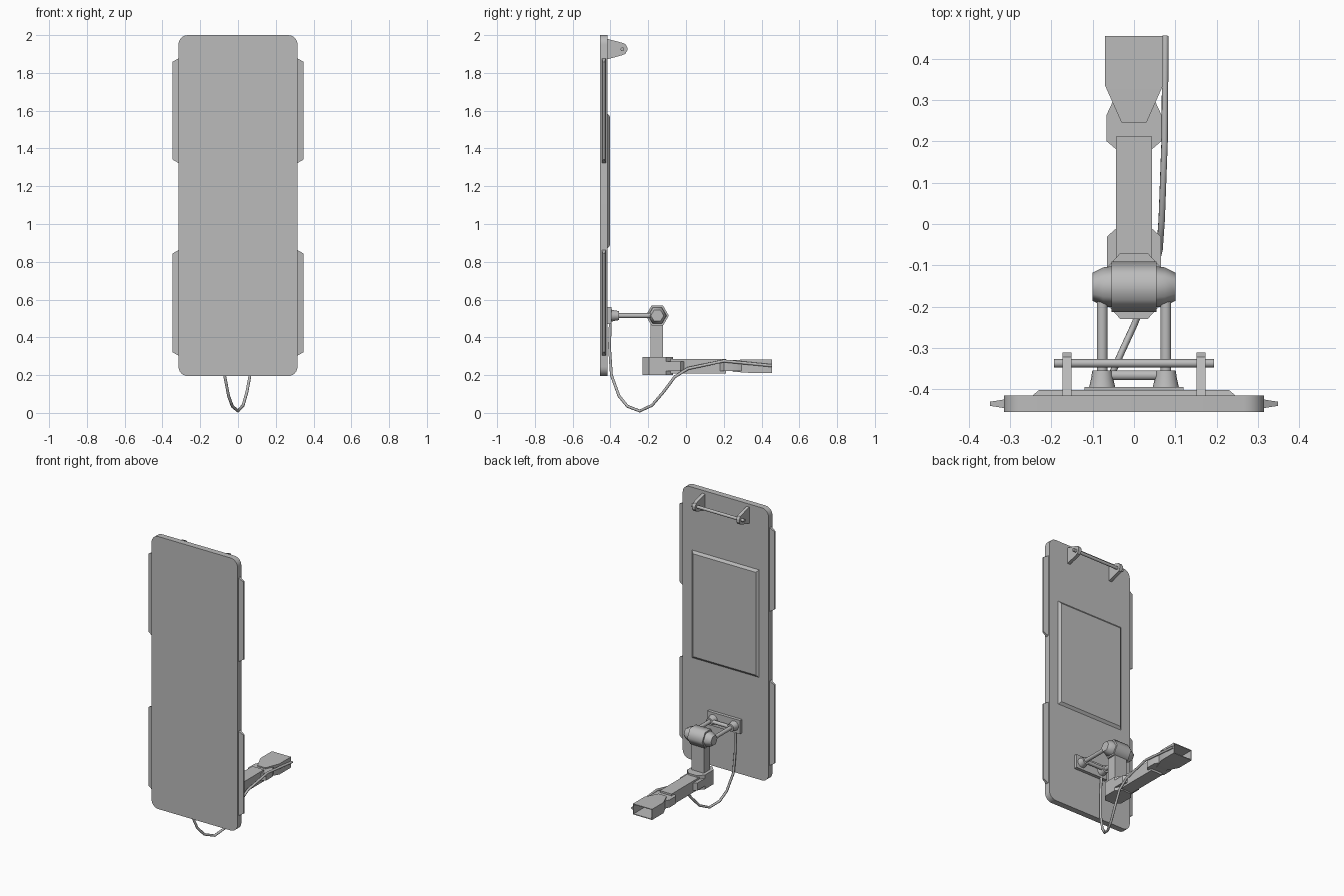
import bpy, bmesh
from math import cos, sin, pi, radians
from mathutils import Vector

cube = bpy.data.objects.get("Cube")
if cube:
    bpy.data.objects.remove(cube, do_unlink=True)

grey = bpy.data.materials.new("plain grey")
grey.use_nodes = True
GREY = (0.5, 0.5, 0.5, 1)
grey.diffuse_color = GREY
grey.node_tree.nodes["Principled BSDF"].inputs["Base Color"].default_value = GREY


def finish(name, bm, angle=30):
    """Turn a bmesh into an object, smoothing edges below the angle."""
    bmesh.ops.recalc_face_normals(bm, faces=bm.faces)
    for f in bm.faces:
        f.smooth = True
    for e in bm.edges:
        e.smooth = e.calc_face_angle(0) < radians(angle)
    mesh = bpy.data.meshes.new(name)
    bm.to_mesh(mesh)
    bm.free()
    mesh.materials.append(grey)
    obj = bpy.data.objects.new(name, mesh)
    bpy.context.collection.objects.link(obj)
    return obj


def loft(name, rings, angle=30, close_end=True):
    """Skin equal-length rings of points and cap the ends."""
    bm = bmesh.new()
    rows = [[bm.verts.new(p) for p in ring] for ring in rings]
    n = len(rows[0])
    for a, b in zip(rows, rows[1:]):
        for i in range(n):
            j = (i + 1) % n
            bm.faces.new((a[i], a[j], b[j], b[i]))
    bm.faces.new(rows[0])
    if close_end:
        bm.faces.new(rows[-1])
    return finish(name, bm, angle)


def prism(name, outline, axis, lo, hi, angle=30):
    """Extrude a 2D outline along an axis; outline uses the other two axes."""
    def place(p, d):
        q = list(p)
        q.insert(axis, d)
        return q
    return loft(name, [[place(p, d) for p in outline] for d in (lo, hi)], angle)


def rect(x0, x1, z0, z1):
    return [(x0, z0), (x1, z0), (x1, z1), (x0, z1)]


def box(name, x0, x1, y0, y1, z0, z1):
    return prism(name, rect(x0, x1, y0, y1), 2, z0, z1)


def turned(name, axis, centre, profile, sides=16, angle=40):
    """Round part along an axis from (position, radius) pairs."""
    rings = []
    for d, r in profile:
        ring = []
        for i in range(sides):
            t = 2 * pi * i / sides
            p = [centre[0] + r * cos(t), centre[1] + r * sin(t)]
            p.insert(axis, d)
            ring.append(p)
        rings.append(ring)
    return loft(name, rings, angle)


def rounded(x, z0, z1, r, steps=6):
    pts = []
    for k, (cx, cz) in enumerate([(x - r, z1 - r), (r - x, z1 - r), (r - x, z0 + r), (x - r, z0 + r)]):
        for i in range(steps + 1):
            t = (k + i / steps) * pi / 2
            pts.append((cx + r * cos(t), cz + r * sin(t)))
    return pts


def mirrored(outline):
    """Complete a plan outline given for +x only."""
    return outline + [(-x, y) for x, y in reversed(outline)]


# Main panel and raised rear plate
prism("panel", rounded(0.315, 0.195, 2.0, 0.05), 1, -0.455, -0.415)
loft("rear_plate", [
    [(x, -0.416, z) for x, z in rect(-0.247, 0.247, 0.87, 1.585)],
    [(x, -0.402, z) for x, z in rect(-0.23, 0.23, 0.887, 1.568)]])

# Tapered side flanges and top brackets
for side, s in (("left", 1), ("right", -1)):
    for level, z0, z1 in (("upper", 1.32, 1.88), ("lower", 0.3, 0.865)):
        loft(f"{side}_{level}_flange", [
            [(s * 0.31, y, z) for y, z in rect(-0.446, -0.424, z0, z1)],
            [(s * 0.348, y, z) for y, z in rect(-0.44, -0.43, z0 + 0.022, z1 - 0.022)]])
    bracket = [(-0.416, 1.872), (-0.34, 1.893), (-0.322, 1.9), (-0.311, 1.918),
               (-0.311, 1.935), (-0.322, 1.953), (-0.34, 1.96), (-0.416, 1.98)]
    prism(f"{side}_top_bracket", bracket, 0, s * 0.151, s * 0.173)
turned("top_rod", 0, (-0.337, 1.925), [(-0.194, 0.01), (0.194, 0.01)])

# Lower mount with twin struts
box("mount_plate", -0.12, 0.12, -0.416, -0.394, 0.47, 0.56)
turned("mount_cross_rod", 0, (-0.366, 0.515), [(-0.06, 0.012), (0.06, 0.012)])
for side, s in (("left", 1), ("right", -1)):
    turned(f"{side}_strut_socket", 1, (s * 0.077, 0.515),
           [(-0.396, 0.032), (-0.375, 0.027), (-0.355, 0.024)])
    turned(f"{side}_strut", 1, (s * 0.077, 0.515), [(-0.36, 0.013), (-0.15, 0.013)])
    turned(f"{side}_hinge_cap", 0, (-0.152, 0.515),
           [(s * 0.05, 0.05), (s * 0.075, 0.047), (s * 0.1, 0.034)], 6, 65)
turned("hinge_barrel", 0, (-0.152, 0.515), [(-0.055, 0.061), (0.055, 0.061)], 6, 65)

# Upright post and swivel base
box("post", -0.045, 0.045, -0.187, -0.122, 0.25, 0.5)
base = mirrored([(0.033, -0.23), (0.065, -0.195), (0.065, -0.105), (0.033, -0.07)])
prism("swivel_base", base, 2, 0.2, 0.295)

# Arm with wider collars
box("arm", -0.043, 0.043, -0.11, 0.212, 0.208, 0.284)
near = mirrored([(0.065, -0.12), (0.065, -0.03), (0.04, -0.008)])
prism("near_collar", near, 2, 0.222, 0.272)
far = mirrored([(0.04, 0.178), (0.066, 0.2), (0.066, 0.265), (0.045, 0.31)])
prism("far_collar", far, 2, 0.222, 0.272)

# Flared clamp with an open mouth
sections = [(0.245, 0.03, 0.218, 0.28), (0.335, 0.07, 0.212, 0.283), (0.455, 0.07, 0.212, 0.283),
            (0.455, 0.065, 0.217, 0.278), (0.345, 0.065, 0.217, 0.278)]
loft("clamp", [[(x, y, z) for x, z in rect(-w, w, z0, z1)] for y, w, z0, z1 in sections])

# Hanging cable
path = [(-0.08, -0.4, 0.5), (-0.078, -0.405, 0.35), (-0.071, -0.395, 0.2), (-0.05, -0.355, 0.09),
        (-0.03, -0.31, 0.035), (0, -0.245, 0.01), (0.027, -0.18, 0.04), (0.047, -0.12, 0.11),
        (0.062, -0.06, 0.19), (0.067, 0.01, 0.235), (0.074, 0.2, 0.275), (0.076, 0.455, 0.25)]
curve = bpy.data.curves.new("cable", "CURVE")
curve.dimensions = "3D"
curve.bevel_depth = 0.008
curve.bevel_resolution = 2
curve.use_fill_caps = True
spline = curve.splines.new("POLY")
spline.points.add(len(path) - 1)
for point, co in zip(spline.points, path):
    point.co = (*co, 1)
spline.use_smooth = True
curve.materials.append(grey)
bpy.context.collection.objects.link(bpy.data.objects.new("cable", curve))
